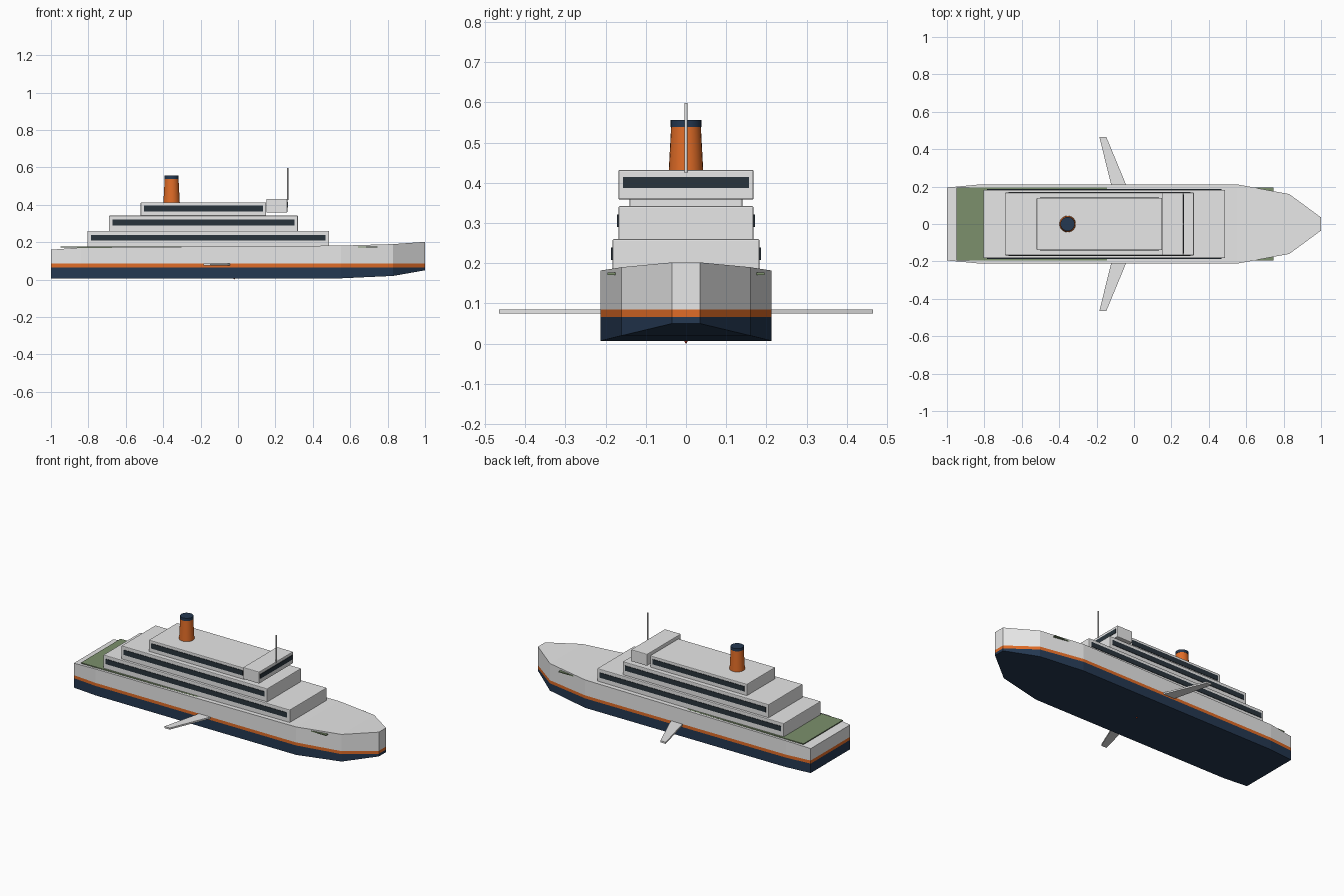
import bpy, bmesh
from math import radians

cube = bpy.data.objects.get("Cube")
if cube:
    bpy.data.objects.remove(cube, do_unlink=True)


def material(name, rgb):
    m = bpy.data.materials.new(name)
    m.use_nodes = True
    m.diffuse_color = (*rgb, 1)
    m.node_tree.nodes["Principled BSDF"].inputs["Base Color"].default_value = (*rgb, 1)
    return m


white = material("white paint", (0.8, 0.8, 0.8))
navy = material("navy paint", (0.018, 0.04, 0.083))
orange = material("orange paint", (0.75, 0.15, 0.02))
green = material("deck green", (0.2, 0.28, 0.15))
glass = material("dark glass", (0.022, 0.034, 0.045))
red = material("red drain", (0.5, 0.05, 0.02))


def add_mesh(name, bm, *mats):
    bmesh.ops.recalc_face_normals(bm, faces=bm.faces)
    me = bpy.data.meshes.new(name)
    bm.to_mesh(me)
    bm.free()
    ob = bpy.data.objects.new(name, me)
    bpy.context.collection.objects.link(ob)
    for m in mats:
        me.materials.append(m)
    return ob


def box(name, x, y, z, mat, bevel=0):
    """Box from (min, max) ranges, with optionally rounded edges."""
    bm = bmesh.new()
    bmesh.ops.create_cube(bm, size=1)
    for v in bm.verts:
        v.co = [lo + (c + 0.5) * (hi - lo) for c, (lo, hi) in zip(v.co, (x, y, z))]
    ob = add_mesh(name, bm, mat)
    if bevel:
        mod = ob.modifiers.new("rounded edges", "BEVEL")
        mod.width = bevel
        mod.segments = 2
    return ob


def cone(name, r1, r2, x, z1, z2, mat, sides=24):
    bpy.ops.mesh.primitive_cone_add(vertices=sides, radius1=r1, radius2=r2,
                                    depth=z2 - z1, location=(x, 0, (z1 + z2) / 2))
    ob = bpy.context.object
    ob.name = name
    ob.data.materials.append(mat)
    bpy.ops.object.shade_smooth_by_angle(angle=radians(35))
    return ob


# Hull lofted through stations: x, half width, keel height, sheer height
STATIONS = [(-1, 0.195, 0.007, 0.16), (-0.84, 0.21, 0.007, 0.172),
            (0.55, 0.212, 0.007, 0.182), (0.83, 0.16, 0.02, 0.19),
            (1, 0.035, 0.05, 0.202)]
STRIPE = (0.066, 0.085)
bm = bmesh.new()
rings = []
for x, w, low, high in STATIONS:
    levels = (low, *STRIPE, high)
    rings.append([bm.verts.new((x, -w, z)) for z in levels]
                 + [bm.verts.new((x, w, z)) for z in reversed(levels)])
for a, b in zip(rings, rings[1:]):
    for i in range(len(a)):
        j = (i + 1) % len(a)
        bm.faces.new((a[i], a[j], b[j], b[i]))
for r in (rings[0], rings[-1]):
    for i in range(3):
        bm.faces.new((r[i], r[i + 1], r[6 - i], r[7 - i]))
# Navy below the stripe, white above it
for f in bm.faces:
    z = f.calc_center_median().z
    f.material_index = 1 if z < STRIPE[0] else 2 if z < STRIPE[1] else 0
add_mesh("hull", bm, white, navy, orange)

# Open deck
box("open_deck", (-0.95, 0.745), (-0.195, 0.195), (0.171, 0.177), green)

# Stacked cabin decks with window bands on both sides
TIERS = [("lower", -0.805, 0.487, 0.183, 0.17, 0.26, 0.208),
         ("middle", -0.69, 0.32, 0.168, 0.255, 0.342, 0.29),
         ("upper", -0.52, 0.151, 0.14, 0.335, 0.413, 0.365)]
for name, x1, x2, w, z1, z2, sill in TIERS:
    box(name + "_cabin_deck", (x1, x2), (-w, w), (z1, z2), white, 0.004)
    for side, s in (("left", 1), ("right", -1)):
        y = sorted((s * (w - 0.003), s * (w + 0.003)))
        box(f"{name}_{side}_windows", (x1 + 0.018, x2 - 0.018), y,
            (sill, sill + 0.031), glass)

# Bridge with forward window
box("bridge", (0.152, 0.264), (-0.168, 0.168), (0.358, 0.432), white, 0.004)
box("bridge_window", (0.261, 0.267), (-0.157, 0.157), (0.387, 0.414), glass)

# Funnel, cap and mast
cone("funnel", 0.044, 0.037, -0.355, 0.408, 0.54, orange)
cone("funnel_cap", 0.038, 0.038, -0.355, 0.539, 0.556, navy)
cone("mast", 0.004, 0.004, 0.265, 0.425, 0.598, white, 12)

# Tapered, swept stabiliser fins
for side, s in (("left", 1), ("right", -1)):
    bm = bmesh.new()
    plan = [(-0.115, 0.18), (-0.03, 0.18), (-0.148, 0.465), (-0.185, 0.465)]
    lower, upper = ([bm.verts.new((x, s * y, z)) for x, y in plan]
                    for z in (0.075, 0.085))
    bm.faces.new(lower)
    bm.faces.new(upper)
    for i in range(4):
        j = (i + 1) % 4
        bm.faces.new((lower[i], lower[j], upper[j], upper[i]))
    add_mesh(side + "_fin", bm, white)

# Small keel drain
cone("keel_drain", 0.001, 0.007, -0.02, 0, 0.012, red, 12)
